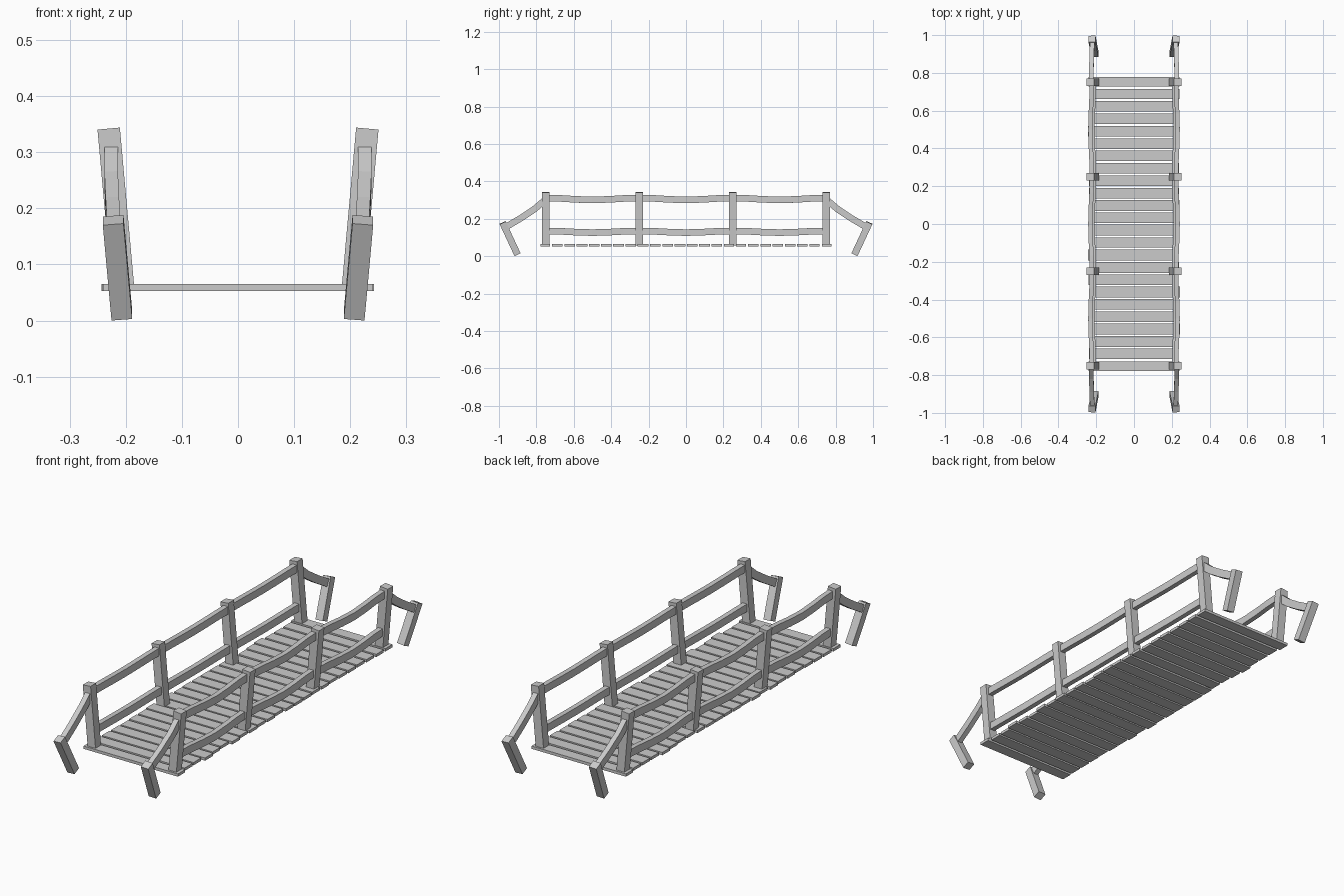
import bpy, bmesh, math, random
from mathutils import Vector

if "Cube" in bpy.data.objects:
    bpy.data.objects.remove(bpy.data.objects["Cube"])

random.seed(4)


def finish(name, bm):
    bmesh.ops.recalc_face_normals(bm, faces=bm.faces)
    me = bpy.data.meshes.new(name)
    bm.to_mesh(me)
    bm.free()
    ob = bpy.data.objects.new(name, me)
    bpy.context.collection.objects.link(ob)
    return ob


def beam(name, points, wide, tall, side=Vector((1, 0, 0))):
    """Sweep a rectangle along a path; wide is measured along the side vector."""
    bm = bmesh.new()
    pts = [Vector(p) for p in points]
    rings = []
    for i, p in enumerate(pts):
        t = (pts[min(i + 1, len(pts) - 1)] - pts[max(i - 1, 0)]).normalized()
        s = (side - t * side.dot(t)).normalized()
        u = s.cross(t)
        rings.append([bm.verts.new(p + s * a * wide / 2 + u * b * tall / 2)
                      for a, b in ((-1, -1), (1, -1), (1, 1), (-1, 1))])
    for r, q in zip(rings, rings[1:]):
        for k in range(4):
            bm.faces.new((r[k], r[(k + 1) % 4], q[(k + 1) % 4], q[k]))
    bm.faces.new(rings[0])
    bm.faces.new(rings[-1])
    return finish(name, bm)


# Deck planks, with uneven ends and slightly uneven widths
COUNT, PITCH = 24, 0.0655
for i in range(COUNT):
    y = (i - (COUNT - 1) / 2) * PITCH
    end = i in (0, COUNT - 1)
    half = 0.24 if end else random.uniform(0.232, 0.24)
    shift = 0 if end else random.uniform(-0.005, 0.005)
    w = 0.052 if end else random.uniform(0.054, 0.059)
    beam("deck_plank", [(shift - half, y, 0.059), (shift + half, y, 0.059)],
         w, 0.013, Vector((0, 1, 0)))

POSTS = (-0.75, -0.25, 0.25, 0.75)


def rail_path(sx, x, z, bulge, sag):
    """Rail that bows out and sags between neighbouring posts."""
    path = []
    for a, b in zip(POSTS, POSTS[1:]):
        for k in range(6):
            t = k / 6
            h = math.sin(math.pi * t) ** 2
            path.append((sx * (x + bulge * h), a + (b - a) * t, z - sag * h))
    path.append((sx * x, POSTS[-1], z))
    return path


for sx in (-1, 1):
    # Tall posts leaning outwards
    for y in POSTS:
        beam("rail_post", [(sx * 0.205, y, 0.06), (sx * 0.2305, y, 0.342)],
             0.04, 0.04)
    # Long handrails
    beam("top_rail", rail_path(sx, 0.223, 0.311, 0.008, 0.01), 0.023, 0.035)
    beam("lower_rail", rail_path(sx, 0.212, 0.135, 0.008, 0.009), 0.023, 0.035)
    # Splayed end posts and the sloping rails that reach them
    for sy in (-1, 1):
        beam("end_post", [(sx * 0.207, sy * 0.901, 0.009),
                          (sx * 0.2225, sy * 0.9805, 0.179)], 0.037, 0.036)
        beam("sloping_rail", [(sx * 0.226, sy * 0.75, 0.303),
                              (sx * 0.226, sy * 0.81, 0.252),
                              (sx * 0.224, sy * 0.88, 0.205),
                              (sx * 0.221, sy * 0.965, 0.155)], 0.024, 0.035)
